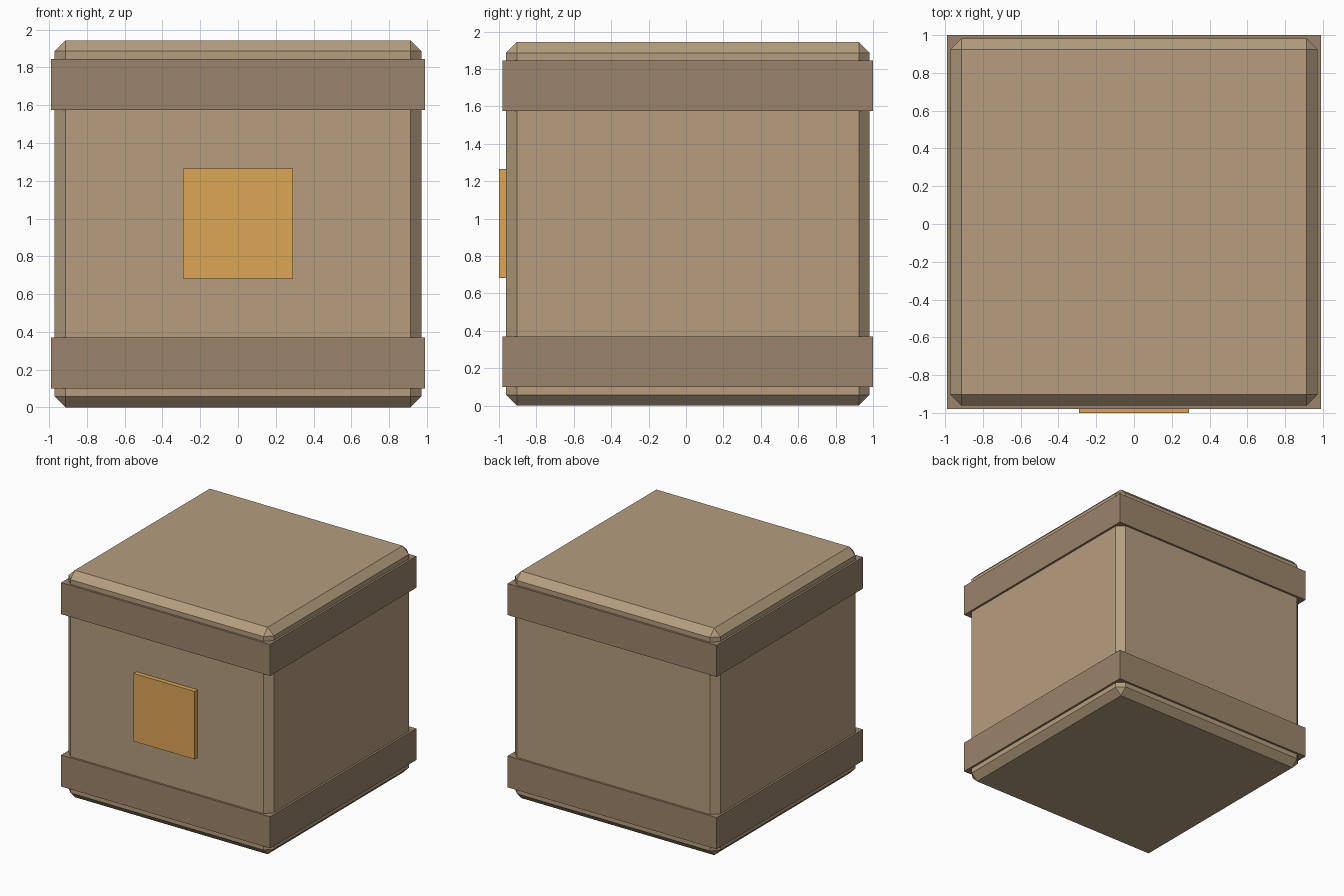
import bpy

if "Cube" in bpy.data.objects:
    bpy.data.objects.remove(bpy.data.objects["Cube"])


def material(name, rgb):
    mat = bpy.data.materials.new(name)
    mat.diffuse_color = (*rgb, 1)
    mat.use_nodes = True
    mat.node_tree.nodes["Principled BSDF"].inputs["Base Color"].default_value = mat.diffuse_color
    return mat


def box(name, low, high, mat, bevel=0):
    """Flat-shaded box between two corners, with an optional chamfer."""
    size = [b - a for a, b in zip(low, high)]
    centre = [(a + b) / 2 for a, b in zip(low, high)]
    bpy.ops.mesh.primitive_cube_add(size=1, location=centre)
    obj = bpy.context.object
    obj.name = name
    obj.scale = size
    bpy.ops.object.transform_apply(location=False, rotation=False, scale=True)
    obj.data.materials.append(mat)
    if bevel:
        mod = obj.modifiers.new("chamfer", 'BEVEL')
        mod.width = bevel
        mod.segments = 1
    return obj


cardboard = material("cardboard", (0.46, 0.34, 0.21))
band_brown = material("band_brown", (0.33, 0.23, 0.145))
label_orange = material("label_orange", (0.72, 0.38, 0.09))

# Chamfered crate body
box("crate_body", (-0.972, -0.962, 0), (0.972, 0.982, 1.944), cardboard, 0.058)

# Two straps around the body
for name, bottom in (("lower_band", 0.10), ("upper_band", 1.576)):
    box(name, (-0.99, -0.98, bottom), (0.99, 1.0, bottom + 0.27), band_brown)

# Square plate on the front
box("front_plate", (-0.29, -1.0, 0.682), (0.29, -0.95, 1.264), label_orange)
